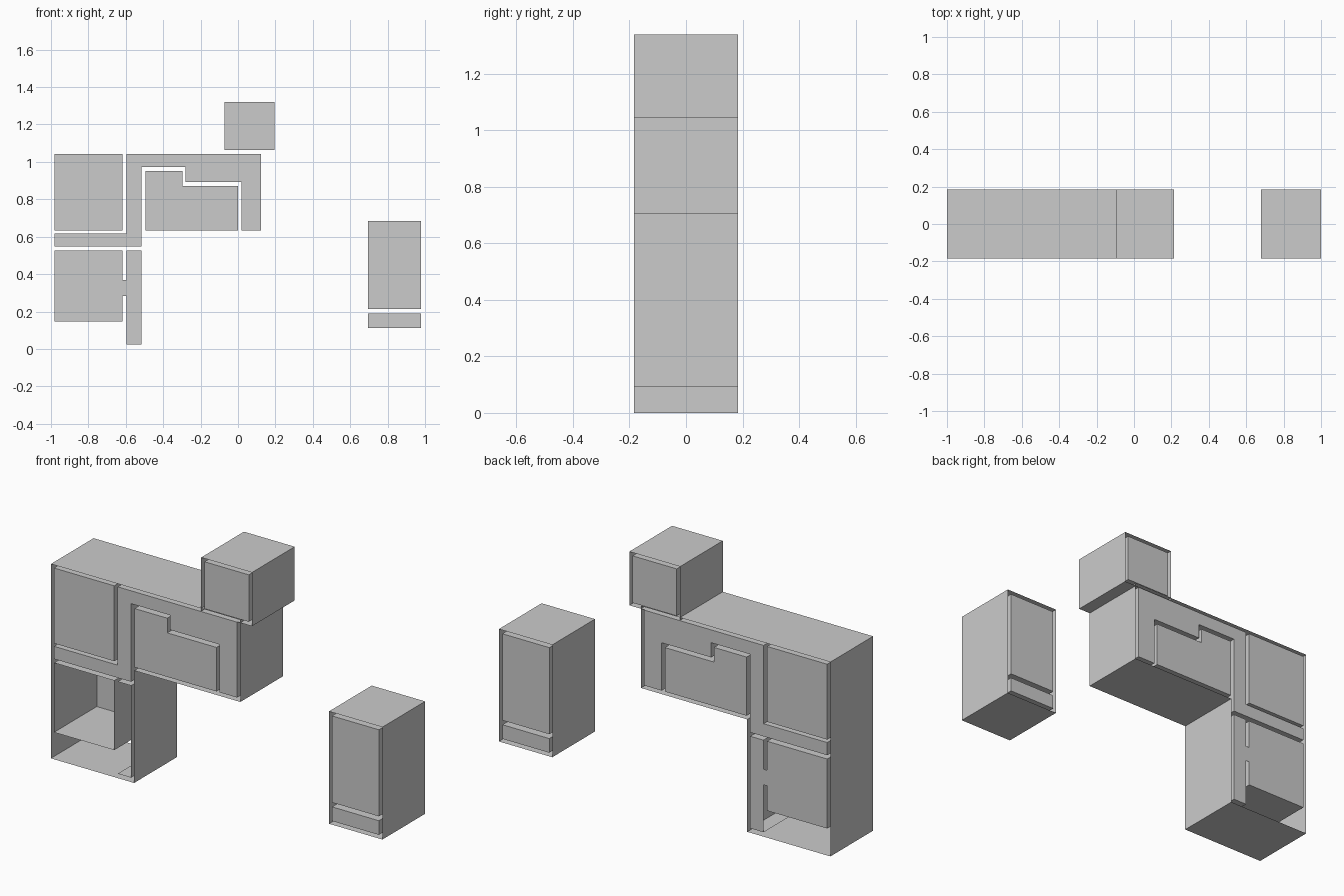
import bpy, bmesh

if "Cube" in bpy.data.objects:
    bpy.data.objects.remove(bpy.data.objects["Cube"])

DEPTH = 0.184  # half depth, front at -y


def prism(name, pts, front=True, back=True, skip=()):
    """Extrude a counter-clockwise (x, z) outline through the depth; caps and some sides optional."""
    bm = bmesh.new()
    f = [bm.verts.new((x, -DEPTH, z)) for x, z in pts]
    b = [bm.verts.new((x, DEPTH, z)) for x, z in pts]
    n = len(pts)
    for i in range(n):
        j = (i + 1) % n
        if i not in skip:
            bm.faces.new((f[i], b[i], b[j], f[j]))
    if front:
        bm.faces.new(f)
    if back:
        bm.faces.new(b[::-1])
    for v in [v for v in bm.verts if not v.link_faces]:
        bm.verts.remove(v)
    mesh = bpy.data.meshes.new(name)
    bm.to_mesh(mesh)
    bm.free()
    obj = bpy.data.objects.new(name, mesh)
    bpy.context.collection.objects.link(obj)
    return obj


def rect(x0, x1, z0, z1):
    return [(x0, z0), (x1, z0), (x1, z1), (x0, z1)]


# Outer shells: thin walls, open at front and back
shells = {
    "main_shell": [(-1, 0), (-0.498, 0), (-0.498, 0.613), (0.143, 0.613),
                   (0.143, 1.06), (-1, 1.06)],
    "top_box_shell": rect(-0.093, 0.213, 1.045, 1.338),
    "side_box_shell": rect(0.678, 1.0, 0.092, 0.705),
}
for name, pts in shells.items():
    prism(name, pts, front=False, back=False)

# Closed blocks filling the shells, with narrow gaps between them
blocks = {
    "upper_left_block": rect(-0.981, -0.618, 0.632, 1.043),
    "stepped_frame_block": [(-0.981, 0.547), (-0.516, 0.547), (-0.516, 0.973),
                            (-0.281, 0.973), (-0.281, 0.893), (0.018, 0.893),
                            (0.018, 0.632), (0.124, 0.632), (0.124, 1.043),
                            (-0.597, 1.043), (-0.597, 0.616), (-0.981, 0.616)],
    "notched_block": [(-0.495, 0.632), (-0.001, 0.632), (-0.001, 0.872),
                      (-0.298, 0.872), (-0.298, 0.952), (-0.495, 0.952)],
    "top_box_block": rect(-0.073, 0.194, 1.064, 1.32),
    "side_box_upper_block": rect(0.696, 0.979, 0.213, 0.685),
    "side_box_lower_block": rect(0.696, 0.979, 0.112, 0.189),
}
for name, pts in blocks.items():
    prism(name, pts)

# Lower compartment and its side strip, both open at the front
prism("open_compartment", rect(-0.981, -0.618, 0.147, 0.526), front=False)
prism("compartment_side_strip", rect(-0.597, -0.516, 0.024, 0.526), front=False, skip=(3,))

# Small bridge joining compartment and strip at the back
prism("back_bridge", rect(-0.623, -0.591, 0.283, 0.368), front=False, skip=(0, 1, 2, 3))
